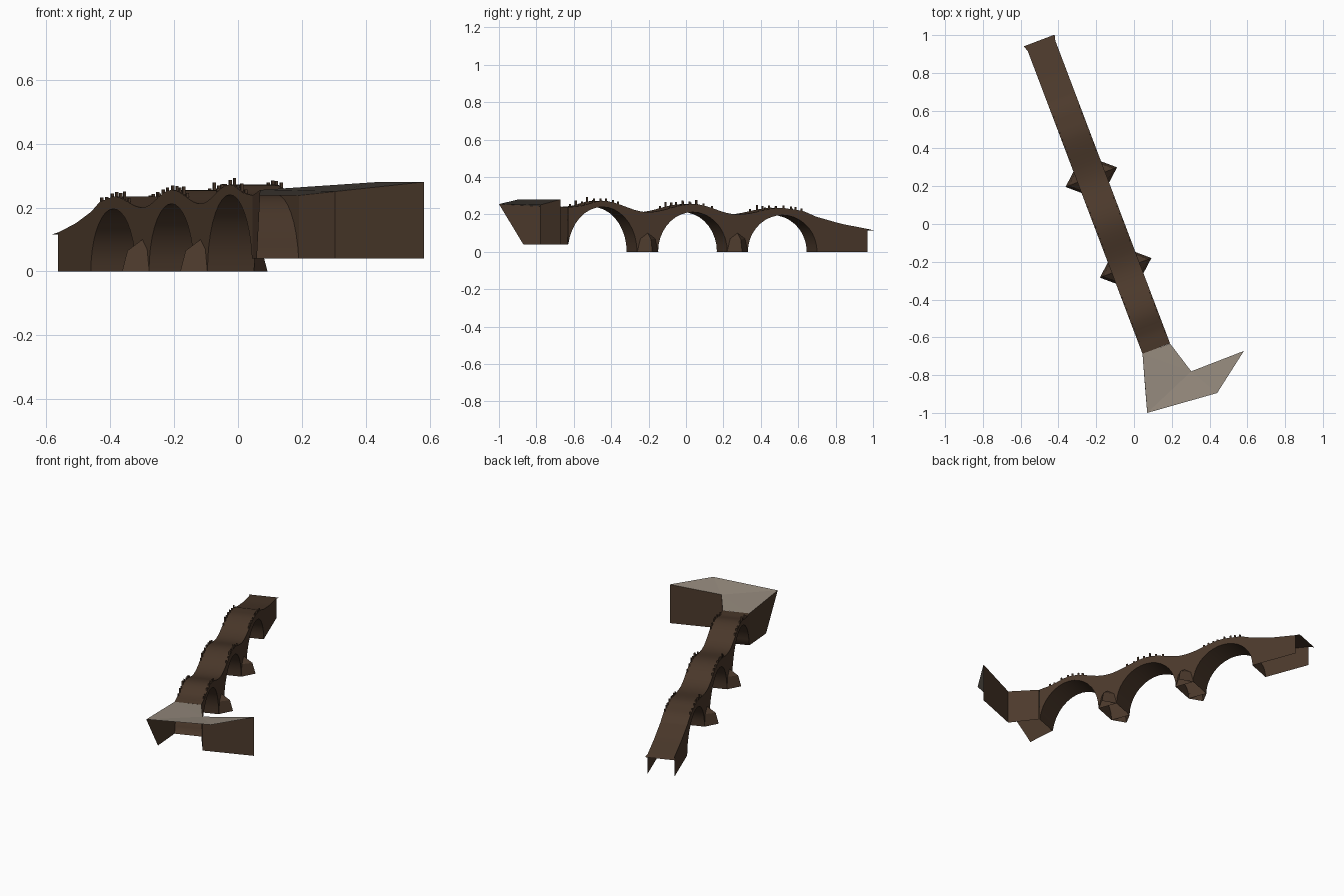
import bpy, bmesh, math, random
from mathutils import Vector, Matrix

if "Cube" in bpy.data.objects:
    bpy.data.objects.remove(bpy.data.objects["Cube"])

random.seed(4)


def material(name, rgb):
    m = bpy.data.materials.new(name)
    m.diffuse_color = (*rgb, 1)
    m.use_nodes = True
    m.node_tree.nodes["Principled BSDF"].inputs["Base Color"].default_value = m.diffuse_color
    return m


STONE = material("brown stone", (0.073, 0.042, 0.025))
PAVING = material("grey paving", (0.292, 0.247, 0.20))


def build(name, faces, mat, smooth=False):
    """Object from a list of faces, each a list of points."""
    bm = bmesh.new()
    for f in faces:
        bm.faces.new([bm.verts.new(p) for p in f])
    bmesh.ops.remove_doubles(bm, verts=bm.verts, dist=1e-5)
    for f in bm.faces:
        f.smooth = smooth
    me = bpy.data.meshes.new(name)
    bm.to_mesh(me)
    bm.free()
    me.materials.append(mat)
    ob = bpy.data.objects.new(name, me)
    bpy.context.collection.objects.link(ob)
    return ob


# Bridge frame: y runs along the slanted centre line
ALONG = Vector((-0.3545, 0.935, 0))
ACROSS = Vector((0.935, 0.3545, 0))
HALF = 0.078


def point(y, off, z):
    return Vector((0.118 - 0.379 * (y + 0.66), y, z)) + ACROSS * off


KEYS = [(-0.66, .238), (-0.61, .243), (-0.475, .272), (-0.23, .212),
        (0.008, .255), (0.25, .2), (0.488, .235), (0.60, .218),
        (0.67, .187), (0.80, .150), (0.98, .115)]


def deck_z(y):
    for (a, za), (b, zb) in zip(KEYS, KEYS[1:]):
        if y <= b:
            t = max(0, (y - a) / (b - a))
            if -0.61 <= a < 0.48:
                t = (1 - math.cos(math.pi * t)) / 2
            return za + (zb - za) * t
    return KEYS[-1][1]


# Arches: centre, apex height
ARCHES = [(-0.4745, 0.24), (0.008, 0.212), (0.488, 0.196)]
SPAN = 0.185
N = 18
walls, soffits = [], []
deck_ys = []


def wall_strip(low):
    for side in (-HALF, HALF):
        for (ya, za), (yb, zb) in zip(low, low[1:]):
            walls.append([point(ya, side, za), point(yb, side, zb),
                          point(yb, side, deck_z(yb)), point(ya, side, deck_z(ya))])


for i, (c, h) in enumerate(ARCHES):
    low = []
    for k in range(N + 1):
        a = math.pi * k / N
        z = h * math.sin(a)
        if i == 0 and k == 0:
            z = 0.04
        low.append((c - SPAN * math.cos(a), z))
    wall_strip(low)
    for (ya, za), (yb, zb) in zip(low, low[1:]):
        soffits.append([point(ya, -HALF, za), point(yb, -HALF, zb),
                        point(yb, HALF, zb), point(ya, HALF, za)])
    # pier after the arch, or the far approach ramp
    start = c + SPAN
    end = ARCHES[i + 1][0] - SPAN if i < 2 else 0.943
    steps = 5 if i < 2 else 8
    pier = [(start + (end - start) * k / steps, 0) for k in range(steps + 1)]
    wall_strip(pier)
    deck_ys += [p[0] for p in low] + [p[0] for p in pier[1:-1]]

build("side_walls", walls, STONE)
build("arch_soffits", soffits, STONE, smooth=True)

# Deck, with a small overhanging lip at the far end
deck_ys += [0.943]
deck = [[point(a, -HALF, deck_z(a)), point(a, HALF, deck_z(a)),
         point(b, HALF, deck_z(b)), point(b, -HALF, deck_z(b))]
        for a, b in zip(deck_ys, deck_ys[1:])]
z0, z1 = deck_z(0.943), 0.115
deck.append([point(0.943, -HALF, z0), point(0.943, HALF, z0),
             point(0.972, HALF + 0.008, z1), point(0.972, -HALF - 0.011, z1)])
build("deck", deck, STONE, smooth=True)

# Pointed cutwaters on both sides of each pier
cut = []
for c in (-0.232, 0.248):
    for side in (-1, 1):
        def q(along, off, z):
            return point(c, side * off, z) + ALONG * along
        tip, nose, apex = q(0, 0.146, 0), q(0, 0.128, 0.065), q(0, HALF, 0.1)
        for s in (-1, 1):
            base, shoulder = q(s * 0.06, HALF, 0), q(s * 0.042, HALF, 0.07)
            cut.append([base, tip, nose, shoulder])
            cut.append([shoulder, nose, apex])
build("cutwaters", cut, STONE)

# Broken parapet stones over the three crests
bm = bmesh.new()
angle = Matrix.Rotation(math.atan2(ACROSS.y, ACROSS.x), 4, 'Z')
for c, _ in ARCHES:
    for side in (-1, 1):
        y = c - 0.12
        while y < c + 0.12:
            h = random.choice((0.008, 0.012, 0.014, 0.024))
            pos = point(y, side * (HALF - 0.004), deck_z(y) + h / 2 - 0.003)
            bmesh.ops.create_cube(bm, size=1, matrix=Matrix.Translation(pos) @ angle
                                  @ Matrix.Diagonal((0.008, 0.009, h + 0.006, 1)))
            y += random.uniform(0.025, 0.045)
me = bpy.data.meshes.new("parapet_stones")
bm.to_mesh(me)
bm.free()
me.materials.append(STONE)
bpy.context.collection.objects.link(bpy.data.objects.new("parapet_stones", me))

# Landing platform: L-shaped paving on three retaining walls
A, B, C = (Vector(p) for p in ((0.045, -0.686, .238), (0.191, -0.633, .238), (0.303, -0.78, .25)))
D, E, F = (Vector(p) for p in ((0.582, -0.672, .28), (0.44, -0.895, .28), (0.07, -1.0, .255)))
build("platform_paving", [[A, F, C], [A, C, B], [F, E, C], [C, E, D]], PAVING)


def foot(p):
    return Vector((p.x, p.y, 0.04))


build("platform_walls", [[A, F, Vector((0.059, -0.87, 0.04)), foot(A)],
                         [B, foot(B), foot(C), C],
                         [C, foot(C), foot(D), D]], STONE)
